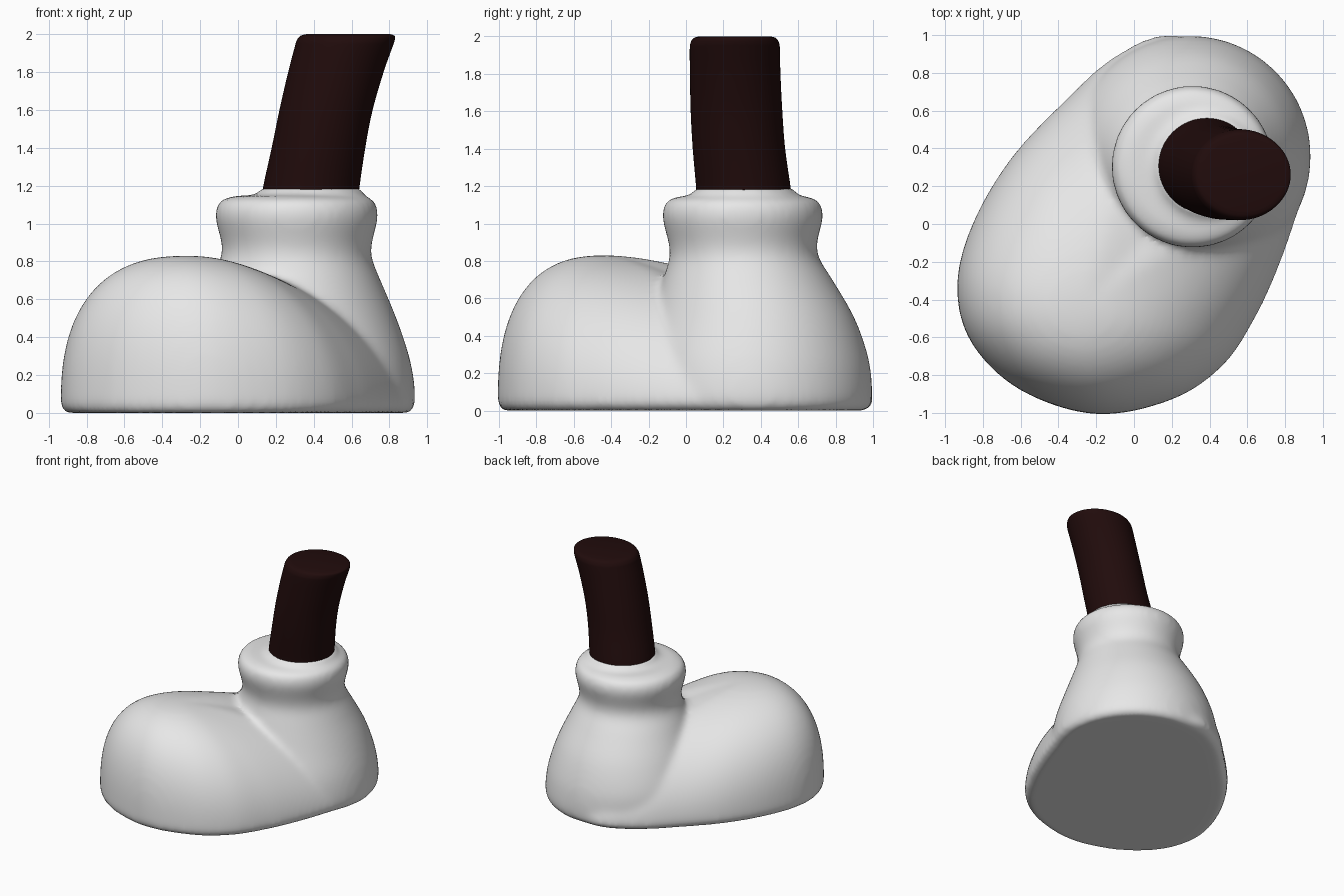
import bpy, bmesh, math
from mathutils import Vector

if "Cube" in bpy.data.objects:
    bpy.data.objects.remove(bpy.data.objects["Cube"])


def material(name, rgb):
    m = bpy.data.materials.new(name)
    m.diffuse_color = (*rgb, 1)
    m.use_nodes = True
    m.node_tree.nodes["Principled BSDF"].inputs["Base Color"].default_value = m.diffuse_color
    return m


WHITE = material("boot white", (0.8, 0.8, 0.8))
DARK = material("dark maroon", (0.015, 0.0035, 0.0035))


def spline(pts, steps, closed=False):
    """Catmull-Rom curve through tuples of any length."""
    n, out = len(pts), []
    get = (lambda i: pts[i % n]) if closed else (lambda i: pts[max(0, min(n - 1, i))])
    for i in range(n if closed else n - 1):
        a, b, c, d = (get(i + k) for k in (-1, 0, 1, 2))
        for s in range(steps):
            t = s / steps
            out.append(tuple(0.5 * (2 * q + (r - p) * t + (2 * p - 5 * q + 4 * r - u) * t * t
                                    + (3 * q - p - 3 * r + u) * t ** 3)
                             for p, q, r, u in zip(a, b, c, d)))
    if not closed:
        out.append(pts[-1])
    return out


def loft(bm, rings):
    """Skin a stack of rings and cap both ends."""
    rows = [[bm.verts.new(p) for p in ring] for ring in rings]
    faces = [bm.faces.new(rows[0]), bm.faces.new(rows[-1])]
    for a, b in zip(rows, rows[1:]):
        n = len(a)
        for j in range(n):
            k = (j + 1) % n
            faces.append(bm.faces.new((a[j], a[k], b[k], b[j])))
    bmesh.ops.recalc_face_normals(bm, faces=faces)


def ellipse(z, cx, cy, rx, ry, n=64):
    return [(cx + rx * math.cos(2 * math.pi * i / n),
             cy + ry * math.sin(2 * math.pi * i / n), z) for i in range(n)]


def finish(name, bm, mat):
    me = bpy.data.meshes.new(name)
    bm.to_mesh(me)
    bm.free()
    me.materials.append(mat)
    ob = bpy.data.objects.new(name, me)
    bpy.context.collection.objects.link(ob)
    for p in me.polygons:
        p.use_smooth = True
    return ob


boot = bmesh.new()

# Toe dome: the sole outline drawn in towards an apex over the toes
sole = spline([(0.2, 1.005), (-0.1, 0.89), (-0.36, 0.66), (-0.65, 0.35), (-0.855, 0.0),
               (-0.937, -0.33), (-0.86, -0.63), (-0.6, -0.88), (-0.2, -1.007), (0.2, -0.93),
               (0.47, -0.75), (0.64, -0.5), (0.77, -0.22), (0.88, 0.1), (0.937, 0.36),
               (0.85, 0.62), (0.58, 0.87)], 5, True)
apex, base, height = Vector((-0.26, -0.43)), 0.04, 0.83
heelward = Vector((0.66, 0.75)).normalized()


def dome_ring(z):
    ring = []
    for x, y in sole:
        d = Vector((x, y)) - apex
        # full and round at the toes, sloping away towards the ankle
        f = max(0, (1 - d.normalized().dot(heelward)) / 2)
        p = 1.45 + 1.2 * f ** 0.6
        k = (1 - (max(0, z - base) / (height - base)) ** p) ** (1 / p)
        if z < base:
            k = 0.96 + 0.04 * math.sin(z / base * math.pi / 2)
        ring.append((*(apex + d * k), z))
    return ring


levels = [0, 0.01, 0.02] + [base + (height - base) * math.sin(math.pi / 2 * i / 30)
                            for i in range(30)] + [height - 0.0003]
loft(boot, [dome_ring(z) for z in levels])

# Heel, ankle and rolled cuff: z, centre x, centre y, radius
heel = [(0, 0.3, 0.36, 0.605), (0.04, 0.3, 0.358, 0.634), (0.15, 0.295, 0.357, 0.637),
        (0.3, 0.29, 0.357, 0.614), (0.5, 0.295, 0.357, 0.542), (0.7, 0.3, 0.33, 0.453),
        (0.81, 0.307, 0.312, 0.402), (0.88, 0.31, 0.305, 0.395), (0.95, 0.31, 0.303, 0.41),
        (1.02, 0.31, 0.303, 0.428), (1.07, 0.31, 0.303, 0.428), (1.11, 0.312, 0.303, 0.413),
        (1.135, 0.315, 0.303, 0.38), (1.148, 0.32, 0.305, 0.31)]
loft(boot, [ellipse(z, x, y, r, r) for z, x, y, r in spline(heel, 4)])

# Short collar where the leg leaves the cuff
loft(boot, [ellipse(z, 0.385, 0.31, r, r) for z, r in
            [(1.05, 0.3), (1.13, 0.295), (1.155, 0.275), (1.19, 0.264)]])

ob = finish("boot", boot, WHITE)
rm = ob.modifiers.new("fuse", "REMESH")
rm.mode = "VOXEL"
rm.voxel_size = 0.022
rm.use_smooth_shade = True
sm = ob.modifiers.new("soften", "SMOOTH")
sm.factor = 0.5
sm.iterations = 14

# Leg: leaning tube with a rounded flat end: z, centre x, centre y, radius x, radius y
leg = bmesh.new()
path = [(1.1, 0.38, 0.31, 0.255, 0.255), (1.18, 0.385, 0.308, 0.255, 0.253),
        (1.4, 0.425, 0.283, 0.247, 0.247), (1.6, 0.465, 0.27, 0.246, 0.245),
        (1.8, 0.517, 0.263, 0.252, 0.242), (1.93, 0.557, 0.261, 0.258, 0.241),
        (1.965, 0.568, 0.261, 0.259, 0.237), (1.99, 0.578, 0.261, 0.25, 0.222),
        (2.0, 0.582, 0.261, 0.222, 0.195)]
loft(leg, [ellipse(*row) for row in spline(path, 4)])
finish("leg", leg, DARK)
